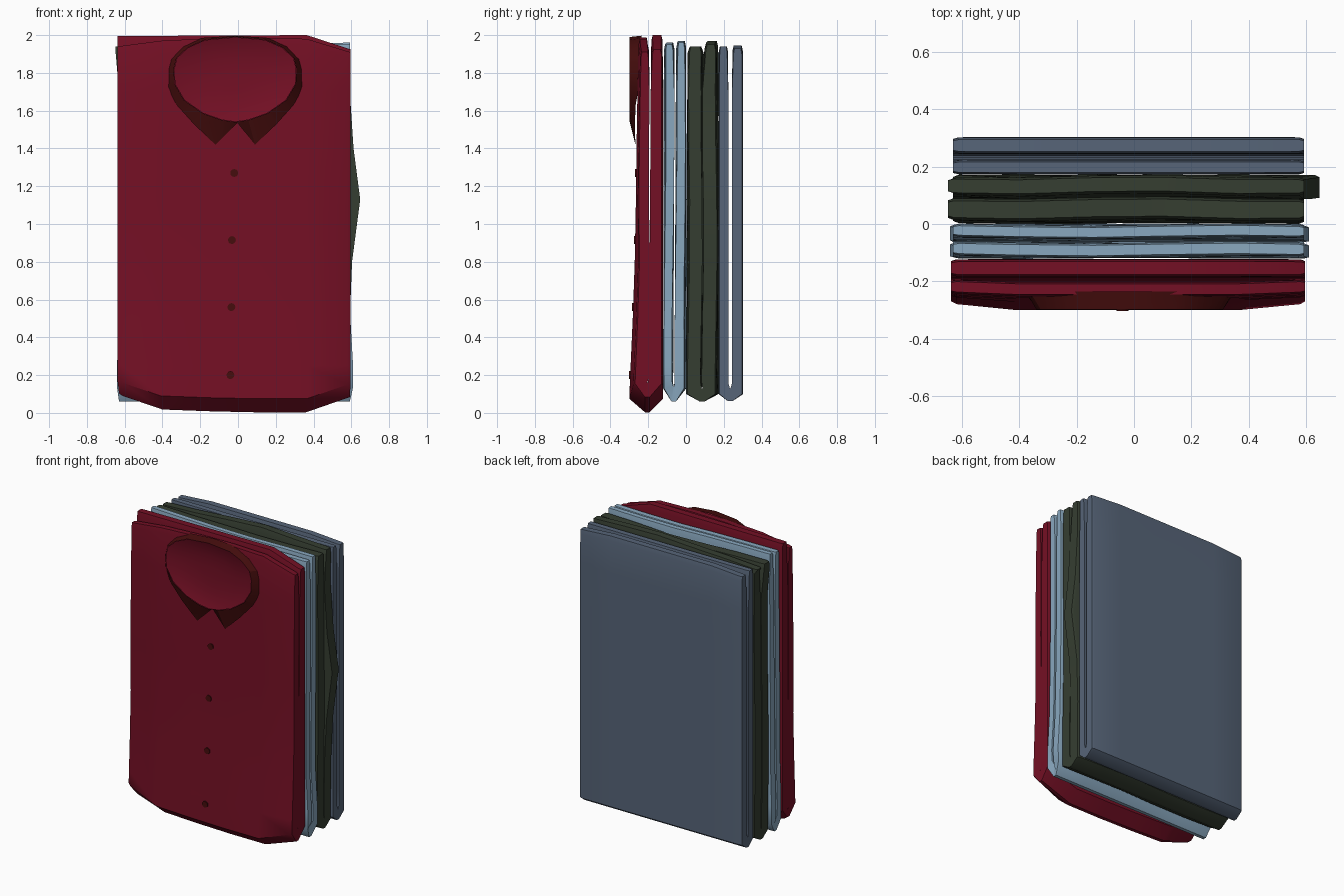
import bpy, bmesh, math

if "Cube" in bpy.data.objects:
    bpy.data.objects.remove(bpy.data.objects["Cube"])


def material(name, rgb):
    m = bpy.data.materials.new(name)
    m.diffuse_color = (*rgb, 1)
    m.use_nodes = True
    m.node_tree.nodes["Principled BSDF"].inputs["Base Color"].default_value = m.diffuse_color
    return m


RED = material("crimson cloth", (0.175, 0.005, 0.018))
DARK = material("dark maroon", (0.06, 0.004, 0.004))
BLUE = material("pale blue cloth", (0.25, 0.39, 0.52))
GREEN = material("dark green cloth", (0.036, 0.048, 0.031))
SLATE = material("slate cloth", (0.095, 0.13, 0.19))


def make(name, verts, faces, mat, angle=40):
    me = bpy.data.meshes.new(name)
    me.from_pydata(verts, [], faces)
    bm = bmesh.new()
    bm.from_mesh(me)
    bmesh.ops.recalc_face_normals(bm, faces=bm.faces)
    bm.to_mesh(me)
    bm.free()
    me.materials.append(mat)
    ob = bpy.data.objects.new(name, me)
    bpy.context.collection.objects.link(ob)
    bpy.ops.object.select_all(action='DESELECT')
    ob.select_set(True)
    bpy.context.view_layer.objects.active = ob
    bpy.ops.object.shade_smooth_by_angle(angle=math.radians(angle))
    return ob


def lerp(points, z):
    """Piecewise linear lookup of (z, value) pairs, z ascending."""
    if z <= points[0][0]:
        return points[0][1]
    for (a, va), (b, vb) in zip(points, points[1:]):
        if z <= b:
            return va + (vb - va) * (z - a) / (b - a)
    return points[-1][1]


XS = [-0.63, -0.61, -0.4, -0.14, 0.1, 0.36, 0.575, 0.592]


def folded(name, mat, front, back, mid, gap, tip, shoulder, slit, top_f, top_b,
           bottom_rise=((0, 0),), wave=lambda x, z, s: 0, bulge=lambda x, z, s: 0):
    """A garment folded once at the bottom: two padded layers with a slit between."""
    rows = []
    for i, x in enumerate(XS):
        edge = 0.78 if i in (0, len(XS) - 1) else 0.97 if i in (1, len(XS) - 2) else 1
        rise = lerp(bottom_rise, x)
        outer, inner = [], []

        def layer(side):
            top = lerp(top_f if side < 0 else top_b, x)
            lv = [top, top - 0.03, 1.7, 1.4, 1.13, 0.8, 0.5, 0.25, shoulder + rise]
            o, n = [], []
            for k, z in enumerate(lv):
                a = lerp(front if side < 0 else back, z)
                b = lerp(mid, z) + side * gap / 2
                if k == len(lv) - 1:
                    b, zi = lerp(mid, z) + side * gap / 2, slit + 0.03
                else:
                    zi = z
                c = (a + b) / 2
                p = edge * (0.72 if k == 0 else 0.95 if k == 1 else 1)
                w = wave(x, z, side)
                bx = x + bulge(x, z, side)
                o.append((bx, c + (a - c) * p + w, z))
                n.append((bx, c + (b - c) * (p if k < 2 else 1) + w, zi))
            return o, n

        fo, fi = layer(-1)
        bo, bi = layer(1)
        ym = lerp(mid, 0)
        tip_z = tip + rise
        outer = fo + [(x, ym - 0.012, tip_z), (x, ym + 0.012, tip_z)] + bo[::-1]
        inner = fi + [(x, ym - 0.002, slit), (x, ym + 0.002, slit)] + bi[::-1]
        rows.append(outer + inner[::-1])
    n = len(rows[0])
    h = n // 2
    verts = [v for r in rows for v in r]
    faces = [(i * n + k, i * n + (k + 1) % n, (i + 1) * n + (k + 1) % n, (i + 1) * n + k)
             for i in range(len(rows) - 1) for k in range(n)]
    for base in (0, (len(rows) - 1) * n):           # U-shaped side caps
        faces += [(base + k, base + k + 1, base + n - 2 - k, base + n - 1 - k)
                  for k in range(h - 1)]
    return make(name, verts, faces, mat)


# Slate garment at the back: neat and square
folded("slate_folded_shirt", SLATE, [(0, 0.172)], [(0, 0.303)], [(0, 0.234)], 0.02,
       0.062, 0.1, 0.13, [(0, 1.94)], [(-0.6, 1.93), (-0.4, 1.945), (0.36, 1.945), (0.59, 1.93)])


# Green garment: wavy, with a crease sticking out on the right
def green_bulge(x, z, s):
    if x > 0.5 and s > 0:
        return 0.055 * max(0, 1 - abs(z - 1.13) / 0.42)
    return -0.018 if x < -0.6 and z > 1.9 else 0


folded("green_folded_shirt", GREEN, [(0.1, 0.004), (2, 0.012)], [(0, 0.168)],
       [(0, 0.085), (1.6, 0.085), (2, 0.1)], 0.006, 0.06, 0.1, 0.13,
       [(-0.6, 1.94), (0.1, 1.925), (0.6, 1.94)], [(-0.6, 1.93), (0.1, 1.97), (0.6, 1.95)],
       wave=lambda x, z, s: 0.005 * math.sin(7 * x + 4 * z), bulge=green_bulge)

# Pale blue garment
folded("blue_folded_shirt", BLUE, [(0, -0.118), (2, -0.114)], [(0, -0.002)],
       [(0, -0.065), (2, -0.056)], 0.014, 0.06, 0.13, 0.14,
       [(-0.6, 1.96), (0.1, 1.945), (0.6, 1.95)], [(-0.6, 1.97), (0.1, 1.955), (0.6, 1.96)],
       wave=lambda x, z, s: 0.004 * math.sin(6 * x + 3 * z),
       bulge=lambda x, z, s: (0.02 if x > 0 else -0.012) * max(0, 1 - abs(z - 0.2) / 0.35))

# Red shirt at the front, bulging at the fold
RED_FRONT = [(0.1, -0.3), (0.5, -0.282), (0.9, -0.268), (1.4, -0.262), (2, -0.252)]


def red_wave(x, z, s):
    if s > 0:
        return 0
    return 0.016 * max(0, abs(x + 0.02) - 0.38) / 0.2 * (1 if z < 1.0 else 0.5)


folded("red_folded_shirt", RED, RED_FRONT, [(0, -0.122)], [(0, -0.205), (2, -0.193)], 0.016,
       0.003, 0.075, 0.16,
       [(-0.63, 1.94), (-0.4, 1.97), (0, 1.99), (0.36, 1.98), (0.59, 1.91)],
       [(-0.63, 1.995), (0.36, 2.0), (0.59, 1.925)],
       bottom_rise=[(-0.63, 0.1), (-0.6, 0.08), (-0.4, 0.015), (0, 0), (0.36, 0), (0.59, 0.08)],
       wave=red_wave, bulge=lambda x, z, s: -0.008 if x < 0 else 0.004)

# Collar: inner rim raised off the shirt, outer edge resting on it (half outlines, mirrored)
CX = -0.015
RIM = [(0, 1.99), (0.16, 1.975), (0.25, 1.935), (0.31, 1.88), (0.325, 1.82), (0.32, 1.74),
       (0.27, 1.655), (0.17, 1.585), (0.07, 1.55), (0, 1.54)]
HEM = [(0, 1.997), (0.18, 1.985), (0.28, 1.94), (0.345, 1.87), (0.358, 1.82), (0.357, 1.72),
       (0.31, 1.63), (0.22, 1.53), (0.105, 1.42), (0.012, 1.535)]


def full(half):
    return [(CX + x, z) for x, z in half] + [(CX - x, z) for x, z in half[-2:0:-1]]


rim, hem = full(RIM), full(HEM)
n = len(rim)
verts = [(x, -0.298, z) for x, z in rim]
verts += [(x, lerp([(1.42, -0.268), (1.6, -0.272), (1.75, -0.245), (2, -0.235)], z), z)
          for x, z in hem]
make("collar", verts, [(k, (k + 1) % n, n + (k + 1) % n, n + k) for k in range(n)], DARK, 25)

# Shirt lining seen inside the collar: a shallow smooth dish
verts, faces = [], []
for f, y in ((0.995, -0.296), (0.85, -0.284), (0.55, -0.271), (0.25, -0.266)):
    verts += [(CX + (x - CX) * f, y, 1.77 + (z - 1.77) * f) for x, z in rim]
for r in range(3):
    faces += [(r * n + k, r * n + (k + 1) % n, (r + 1) * n + (k + 1) % n, (r + 1) * n + k)
              for k in range(n)]
faces.append(tuple(range(3 * n, 4 * n)))
make("collar_lining", verts, faces, RED, 60)

# Buttons down the front
for i, (x, z) in enumerate([(-0.02, 1.27), (-0.032, 0.915), (-0.035, 0.56), (-0.04, 0.2)]):
    bpy.ops.mesh.primitive_cylinder_add(vertices=12, radius=0.021, depth=0.012,
                                        location=(x, lerp(RED_FRONT, z) - 0.001, z),
                                        rotation=(math.pi / 2, 0, 0))
    b = bpy.context.object
    b.name = f"button_{i + 1}"
    b.data.materials.append(DARK)
